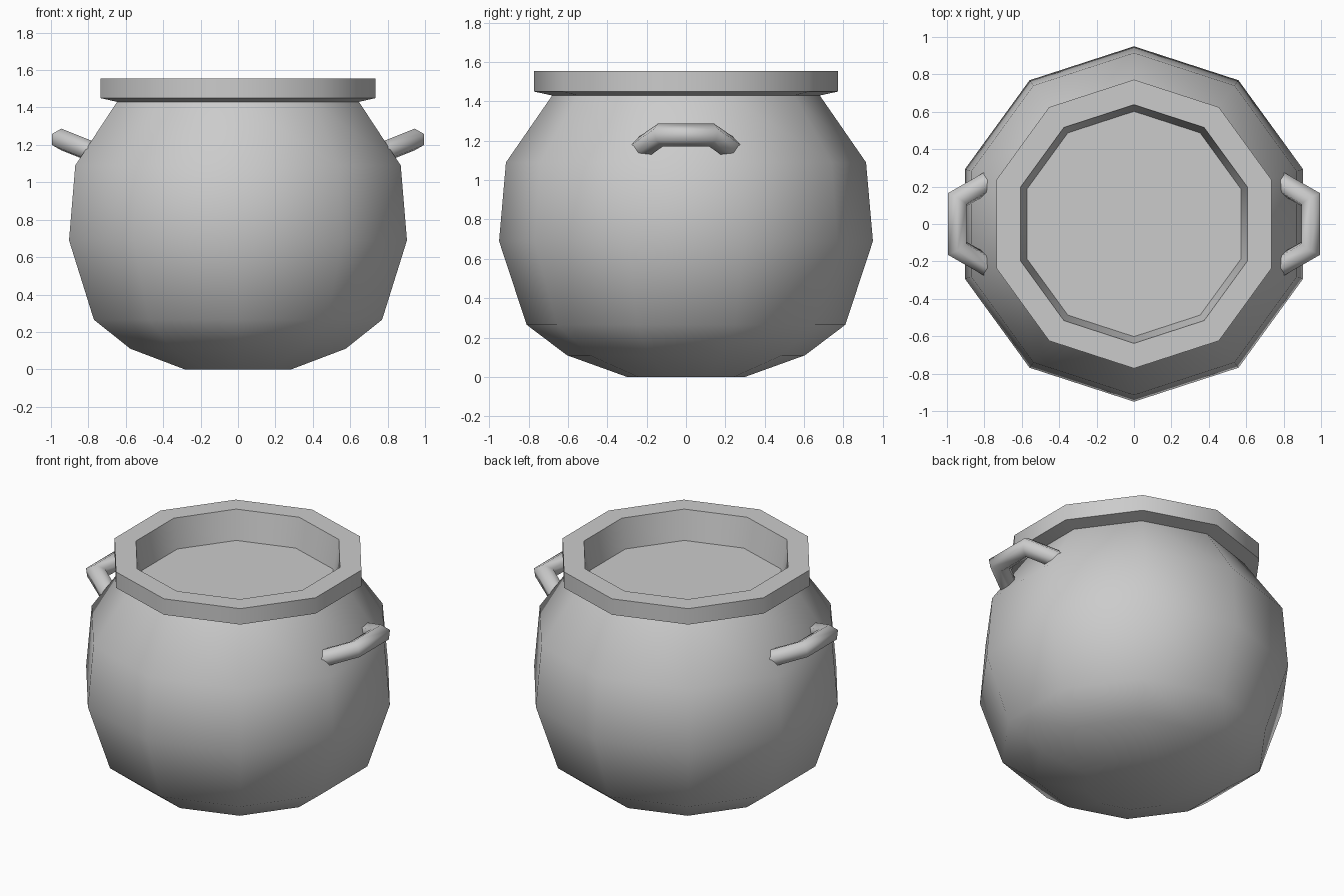
import bpy, bmesh
from math import sin, cos, pi, radians
from mathutils import Vector

if "Cube" in bpy.data.objects:
    bpy.data.objects.remove(bpy.data.objects["Cube"])

SIDES = 10


def make_object(name, rings, angle, closed_ends=True):
    """Skin a list of equal-length point rings into a shaded object."""
    bm = bmesh.new()
    loops = [[bm.verts.new(p) for p in ring] for ring in rings]
    n = len(rings[0])
    for a, b in zip(loops, loops[1:]):
        for i in range(n):
            j = (i + 1) % n
            bm.faces.new((a[i], a[j], b[j], b[i]))
    if closed_ends:
        bm.faces.new(loops[0])
        bm.faces.new(loops[-1])
    bmesh.ops.recalc_face_normals(bm, faces=bm.faces)
    mesh = bpy.data.meshes.new(name)
    bm.to_mesh(mesh)
    bm.free()
    ob = bpy.data.objects.new(name, mesh)
    bpy.context.collection.objects.link(ob)
    bpy.ops.object.select_all(action='DESELECT')
    ob.select_set(True)
    bpy.context.view_layer.objects.active = ob
    bpy.ops.object.shade_smooth_by_angle(angle=radians(angle))
    return ob


def ring(r, z):
    # corners lie on the y axis, flats face the handles
    return [(r * sin(2 * pi * i / SIDES), r * cos(2 * pi * i / SIDES), z)
            for i in range(SIDES)]


# Pot: bulging body, thick rim, and the contents surface inside the mouth
profile = [(0.30, 0), (0.605, 0.11), (0.81, 0.265), (0.95, 0.69),
           (0.915, 1.09), (0.68, 1.43), (0.772, 1.45), (0.772, 1.555),
           (0.638, 1.555), (0.602, 1.365)]
make_object("pot_body", [ring(r, z) for r, z in profile], 45)


# Handles: hexagonal bar swept along a mitred three-segment path
def handle(name, side):
    path = [Vector((side * x, y, z)) for x, y, z in
            [(0.78, -0.225, 1.163), (0.945, -0.13, 1.229),
             (0.945, 0.13, 1.229), (0.78, 0.225, 1.163)]]
    dirs = [(b - a).normalized() for a, b in zip(path, path[1:])]
    bar = dirs[1]
    mid = [Vector((0.058 * sin(k * pi / 3), 0, 0.058 * cos(k * pi / 3)))
           for k in range(6)]
    rings = []
    for end, corner, d in ((path[0], path[1], dirs[0]),
                           (path[3], path[2], dirs[2])):
        miter = (bar + d).normalized()
        joint = [corner + o - bar * (o.dot(miter) / bar.dot(miter)) for o in mid]
        tip = [p + d * (end - p).dot(d) for p in joint]
        rings.append((tip, joint))
    sections = [rings[0][0], rings[0][1], rings[1][1], rings[1][0]]
    make_object(name, sections, 61)


handle("handle_right", 1)
handle("handle_left", -1)
